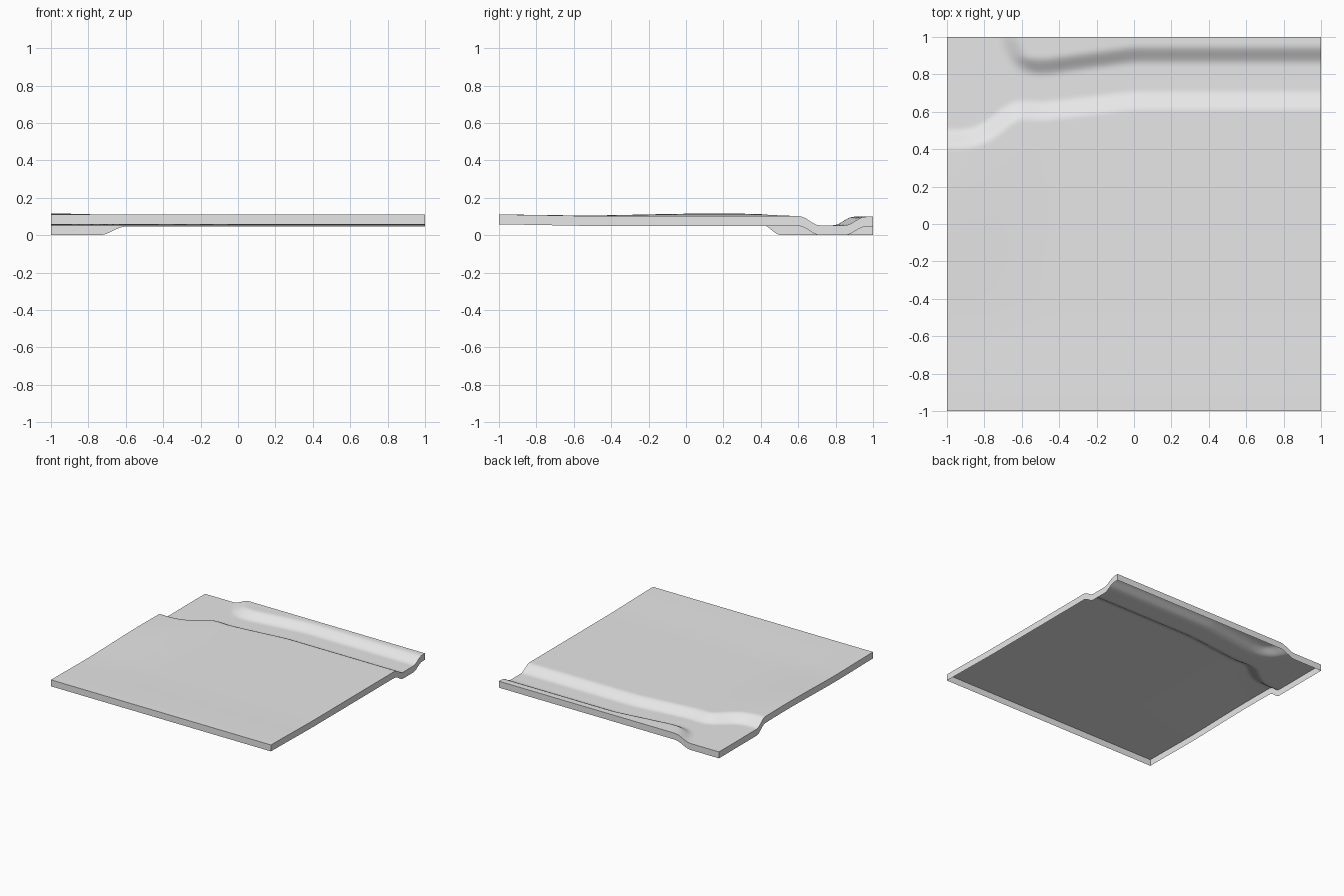
import bpy, bmesh, math

if "Cube" in bpy.data.objects:
    bpy.data.objects.remove(bpy.data.objects["Cube"])

SKIRT = 0.053      # height of the side walls
FLOOR = 0.053      # surface height in the channel
LEVEL = 0.102      # surface height of the plain

# Centre lines of the two channel banks, as (x, y)
FRONT_BANK = [(-1, .455), (-.9, .455), (-.82, .475), (-.76, .51), (-.7, .56),
              (-.64, .605), (-.58, .61), (-.5, .603), (-.3, .625), (0, .66), (1, .66)]
BACK_BANK = [(-1, .85), (-.56, .845), (-.48, .84), (-.3, .865), (0, .905), (1, .905)]


def step(t):
    t = max(0.0, min(1.0, t))
    return t * t * (3 - 2 * t)


def line(points, x):
    for (x0, y0), (x1, y1) in zip(points, points[1:]):
        if x <= x1:
            return y0 + (y1 - y0) * (x - x0) / (x1 - x0)
    return points[-1][1]


def soft_line(points, x):
    return sum(line(points, max(-1, x + d)) for d in (-.03, 0, .03)) / 3


def height(x, y):
    # Plain, rising a little to the front and the left
    plain = LEVEL + .008 * step((-.4 - y) / .6)
    plain += .014 * step((-.4 - x) / .6) * math.exp(-((y - .15) / .55) ** 2)
    # Front bank, measured across its slope
    f = soft_line(FRONT_BANK, x)
    slope = (soft_line(FRONT_BANK, x + .02) - soft_line(FRONT_BANK, x - .02)) / .04
    d = (y - f) / math.sqrt(1 + slope * slope)
    front = 1 - step((d + .055) / .11)
    # Back bank, which ends in a curved slope at the left
    up = step((y - soft_line(BACK_BANK, x) + .055) / .11)
    end = step((x + .67 - .7 * (1 - y) ** 1.2 + .07) / .14)
    return FLOOR + (plain - FLOOR) * front + (LEVEL - .003 - FLOOR) * up * end


# Ground surface
bm = bmesh.new()
bmesh.ops.create_grid(bm, x_segments=120, y_segments=120, size=1)
for v in bm.verts:
    v.co.z = height(v.co.x, v.co.y)

# Side walls hanging from the border, open underneath
border = [e for e in bm.edges if e.is_boundary]
new = bmesh.ops.extrude_edge_only(bm, edges=border)["geom"]
for v in new:
    if isinstance(v, bmesh.types.BMVert):
        v.co.z -= SKIRT

# Point all faces outward
for face in bm.faces:
    face.normal_update()
    c, n = face.calc_center_median(), face.normal
    outward = n.z if abs(n.z) > .3 else n.x * c.x + n.y * c.y
    if outward < 0:
        face.normal_flip()

mesh = bpy.data.meshes.new("ground_tile")
bm.to_mesh(mesh)
bm.free()
tile = bpy.data.objects.new("ground_tile", mesh)
bpy.context.collection.objects.link(tile)

grey = bpy.data.materials.new("light_grey")
grey.diffuse_color = (0.8, 0.8, 0.8, 1)
grey.use_nodes = True
grey.node_tree.nodes["Principled BSDF"].inputs["Base Color"].default_value = grey.diffuse_color
mesh.materials.append(grey)

bpy.context.view_layer.objects.active = tile
tile.select_set(True)
bpy.ops.object.shade_smooth_by_angle(angle=math.radians(50))
